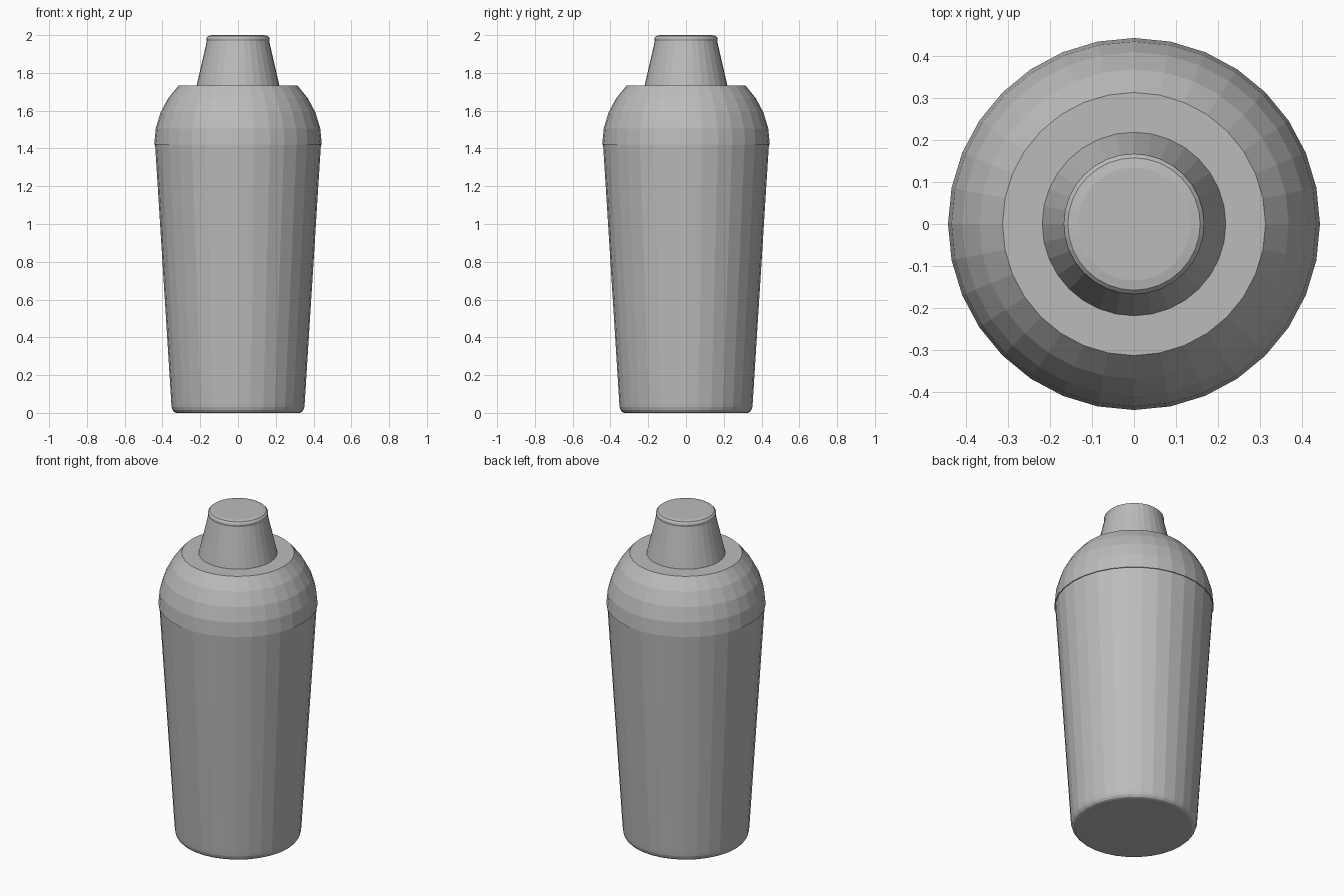
import bpy, bmesh, math
from mathutils import Vector

old = bpy.data.objects.get("Cube")
if old:
    bpy.data.objects.remove(old, do_unlink=True)

SIDES = 32

steel = bpy.data.materials.new("brushed steel grey")
steel.use_nodes = True
colour = (0.5, 0.5, 0.5, 1.0)
steel.diffuse_color = colour
steel.node_tree.nodes["Principled BSDF"].inputs["Base Color"].default_value = colour


def lathe(name, profile):
    """Spin (radius, height) points round z into a closed, faceted part."""
    bm = bmesh.new()
    verts = [bm.verts.new((r, 0, z)) for r, z in profile]
    edges = [bm.edges.new(pair) for pair in zip(verts, verts[1:])]
    bmesh.ops.spin(bm, geom=verts + edges, cent=(0, 0, 0), axis=Vector((0, 0, 1)),
                   angle=math.tau, steps=SIDES, use_merge=True)
    bmesh.ops.remove_doubles(bm, verts=bm.verts, dist=1e-5)
    bmesh.ops.holes_fill(bm, edges=[e for e in bm.edges if e.is_boundary], sides=0)
    bmesh.ops.recalc_face_normals(bm, faces=bm.faces)
    mesh = bpy.data.meshes.new(name)
    bm.to_mesh(mesh)
    bm.free()
    mesh.materials.append(steel)
    obj = bpy.data.objects.new(name, mesh)
    bpy.context.collection.objects.link(obj)
    return obj


# Tapered tumbler with a rounded foot
lathe("shaker_body", [(0.325, 0), (0.337, 0.004), (0.346, 0.015), (0.351, 0.03),
                      (0.353, 0.05), (0.439, 1.42)])

# Domed shoulder: part of a sphere, cut flat at the top
DOME_R, DOME_Z = 0.444, 1.42
angles = [math.radians(11.25 * i) for i in range(5)]
lathe("shoulder_dome", [(DOME_R * math.cos(a), DOME_Z + DOME_R * math.sin(a)) for a in angles])

# Tapered cap with a small rounded lip
lathe("cap", [(0.22, 1.73), (0.165, 1.968), (0.168, 1.98), (0.166, 1.988),
              (0.158, 1.996), (0.135, 2.0)])
